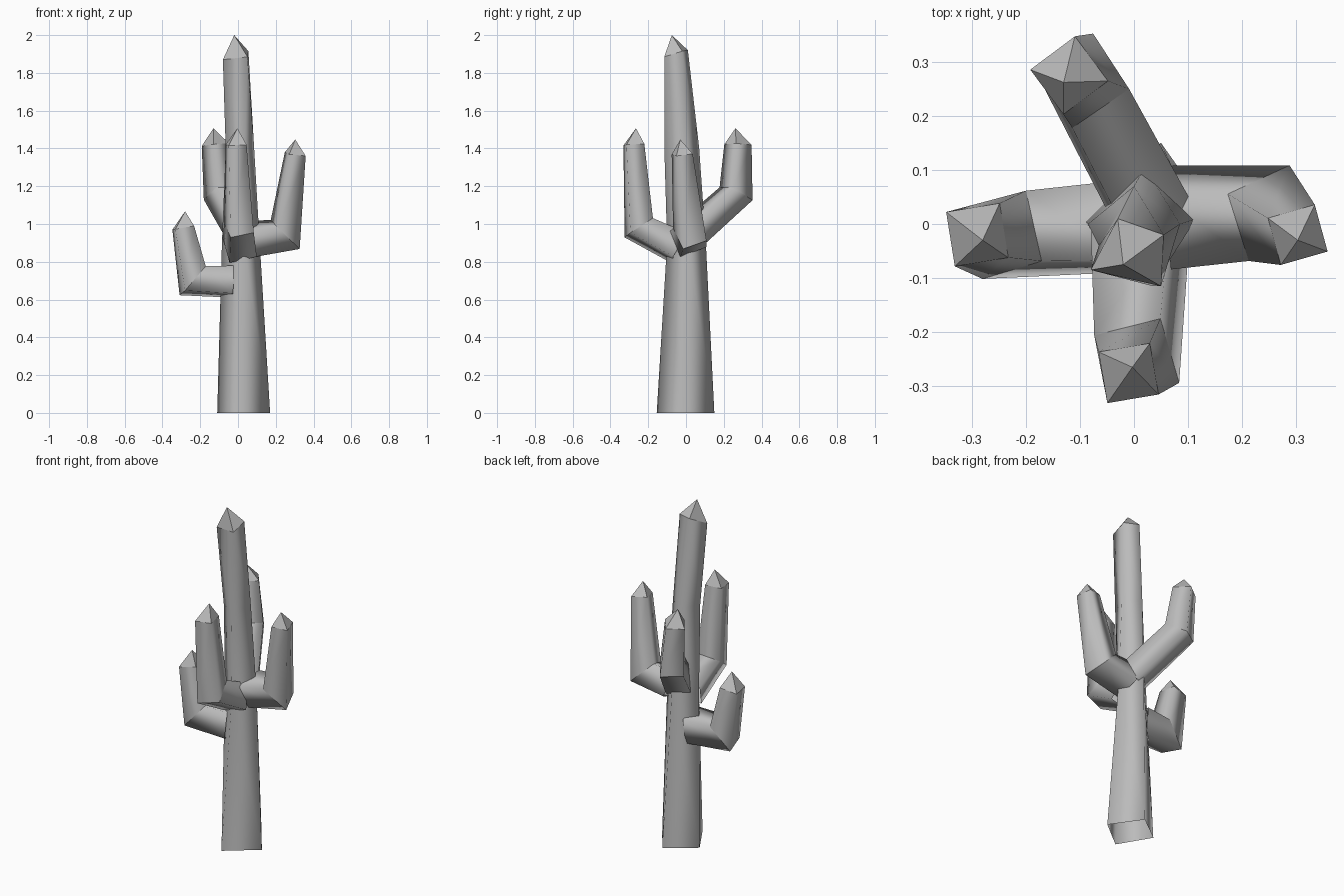
import bpy, bmesh, math
from mathutils import Vector

if "Cube" in bpy.data.objects:
    bpy.data.objects.remove(bpy.data.objects["Cube"])

mat = bpy.data.materials.new("plain_grey")
mat.diffuse_color = (0.5, 0.5, 0.5, 1)
mat.use_nodes = True
mat.node_tree.nodes["Principled BSDF"].inputs["Base Color"].default_value = mat.diffuse_color


def build(name, rings, apex):
    """Loft four-sided rings and close the end with a pointed cap; base stays open."""
    bm = bmesh.new()
    loops = [[bm.verts.new(p) for p in ring] for ring in rings]
    for a, b in zip(loops, loops[1:]):
        for i in range(4):
            j = (i + 1) % 4
            bm.faces.new((a[i], a[j], b[j], b[i])).smooth = True
    tip = bm.verts.new(apex)
    for i in range(4):
        bm.faces.new((loops[-1][i], loops[-1][(i + 1) % 4], tip))
    bmesh.ops.recalc_face_normals(bm, faces=bm.faces)
    # crisp crease at each elbow and cap ring
    if len(rings) == 3:
        for loop in loops:
            for i in range(4):
                e = bm.edges.get((loop[i], loop[(i + 1) % 4]))
                e.smooth = False
    me = bpy.data.meshes.new(name)
    bm.to_mesh(me)
    bm.free()
    me.materials.append(mat)
    ob = bpy.data.objects.new(name, me)
    bpy.context.collection.objects.link(ob)
    return ob


def arm(name, path, radii, roll, apex):
    """Bent square arm: root, mitred elbow, shoulder, pointed tip."""
    p = [Vector(q) for q in path]
    d0, d1 = (p[1] - p[0]).normalized(), (p[2] - p[1]).normalized()
    side = d0.cross(d1).normalized()
    rings = []
    tangents = (d0, (d0 + d1).normalized(), d1)
    for c, t, r, turn in zip(p, tangents, radii, roll):
        inner = side.cross(t)
        stretch = 1 / max(t.dot(d0), t.dot(d1))
        ring = []
        for k in range(4):
            a = math.radians(45 + turn + 90 * k)
            ring.append(c + inner * (r * stretch * math.cos(a)) + side * (r * math.sin(a)))
        rings.append(ring)
    return build(name, rings, apex)


# trunk: tapering and slightly twisting, leaning at the top
build("trunk", [
    [(0.05, 0.15, 0), (0.17, -0.02, 0), (0.0, -0.155, 0), (-0.11, 0.03, 0)],
    [(0.02, 0.105, 0.9), (0.115, 0.01, 0.9), (0.03, -0.10, 0.9), (-0.085, 0.0, 0.9)],
    [(0.0, 0.07, 1.4), (0.085, 0.0, 1.41), (0.035, -0.115, 1.41), (-0.065, -0.04, 1.4)],
    [(-0.03, 0.01, 1.92), (0.055, -0.02, 1.915), (0.05, -0.115, 1.885), (-0.08, -0.085, 1.87)],
], (-0.02, -0.075, 2.0))

# arms
arm("left_arm", [(-0.03, -0.005, 0.695), (-0.24, -0.02, 0.70), (-0.29, -0.02, 0.98)],
    (0.105, 0.095, 0.072), (8, 10, 5), (-0.28, -0.03, 1.067))
arm("right_arm", [(0.07, 0.012, 0.92), (0.25, 0.02, 0.945), (0.303, -0.02, 1.37)],
    (0.105, 0.095, 0.064), (15, 15, 12), (0.303, -0.03, 1.447))
arm("front_arm", [(0.01, -0.04, 0.875), (0.005, -0.25, 0.98), (-0.01, -0.276, 1.42)],
    (0.105, 0.09, 0.068), (12, 15, 10), (-0.003, -0.265, 1.507))
arm("back_arm", [(0.03, 0.03, 0.95), (-0.095, 0.265, 1.16), (-0.12, 0.275, 1.42)],
    (0.095, 0.09, 0.073), (10, 10, 12), (-0.13, 0.262, 1.507))
